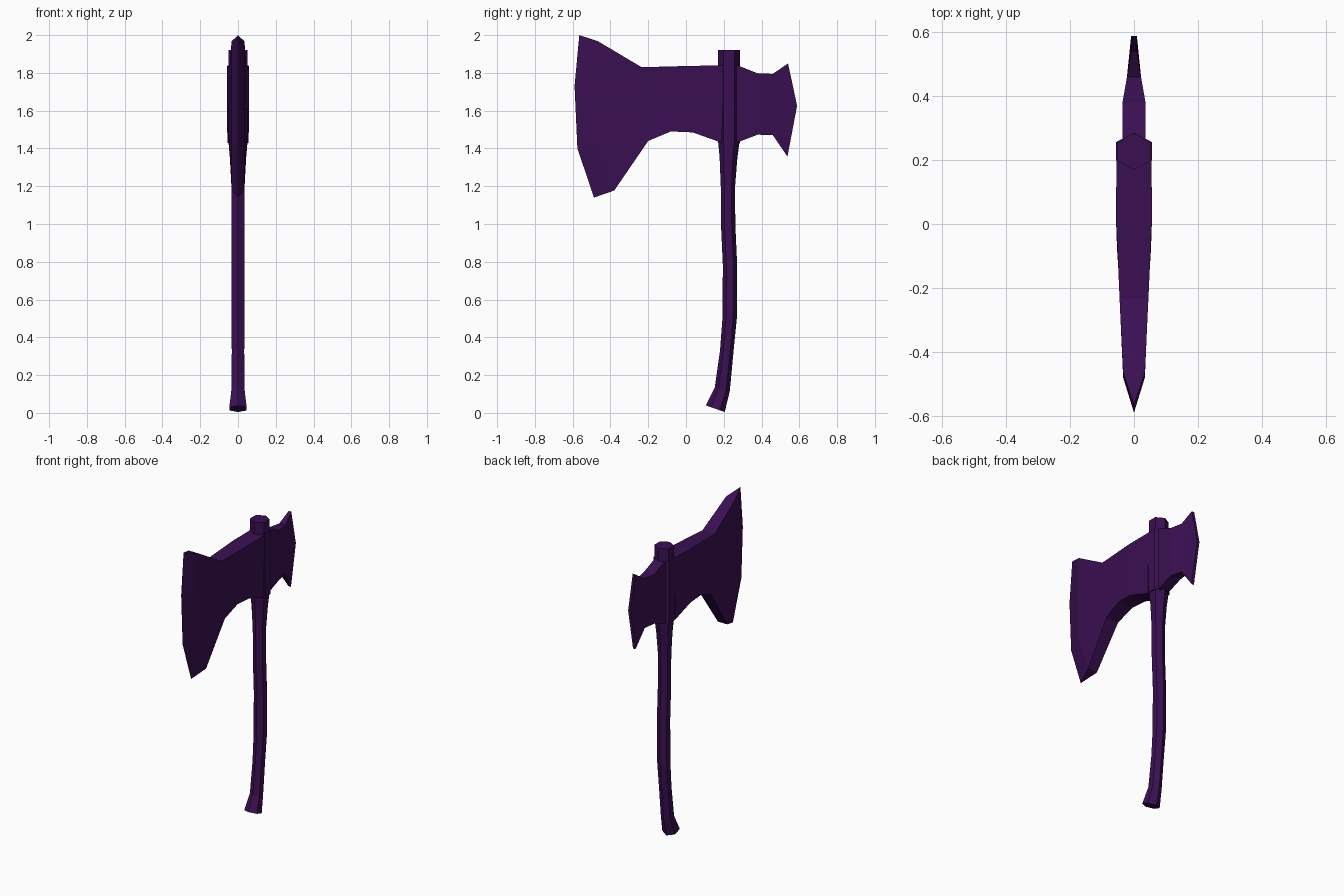
import bpy, bmesh, math

cube = bpy.data.objects.get("Cube")
if cube:
    bpy.data.objects.remove(cube, do_unlink=True)

purple = bpy.data.materials.new("dark_purple")
purple.use_nodes = True
colour = (0.042, 0.005, 0.085, 1)
purple.diffuse_color = colour
purple.node_tree.nodes["Principled BSDF"].inputs["Base Color"].default_value = colour


def loft(name, rings):
    """Skin a closed solid over rings that share one point count."""
    bm = bmesh.new()
    loops = [[bm.verts.new(p) for p in ring] for ring in rings]
    count = len(loops[0])
    for a, b in zip(loops, loops[1:]):
        for i in range(count):
            j = (i + 1) % count
            bm.faces.new((a[i], a[j], b[j], b[i]))
    bm.faces.new(loops[0])
    bm.faces.new(loops[-1])
    bmesh.ops.remove_doubles(bm, verts=bm.verts, dist=0.0005)
    bmesh.ops.recalc_face_normals(bm, faces=bm.faces)
    mesh = bpy.data.meshes.new(name)
    bm.to_mesh(mesh)
    bm.free()
    mesh.materials.append(purple)
    obj = bpy.data.objects.new(name, mesh)
    bpy.context.collection.objects.link(obj)
    return obj


def blade_ring(half, line):
    """Mirror a top-to-bottom line of (y, z) points to both sides."""
    return ([(half, y, z) for y, z in line]
            + [(-half, y, z) for y, z in reversed(line)])


def column(half, top, bottom):
    """Straight blade section split into three spans."""
    line = [tuple(t + (b - t) * f for t, b in zip(top, bottom))
            for f in (0, 0.32, 0.7, 1)]
    return blade_ring(half, line)


def hexagon(y, z, ry, rx, slope=0):
    """Hexagon with its points along y, optionally tilted."""
    ring = []
    for i in range(6):
        a = math.radians(60 * i)
        dy = ry * math.cos(a)
        ring.append((rx * math.sin(a) / math.sin(math.pi / 3), y + dy, z + slope * dy))
    return ring


# Broad front blade, from the sharp edge back to the socket
loft("front_blade", [
    blade_ring(0.0, [(-0.565, 2.0), (-0.59, 1.73), (-0.575, 1.40), (-0.487, 1.14)]),
    blade_ring(0.034, [(-0.465, 1.967), (-0.48, 1.72), (-0.465, 1.42), (-0.38, 1.177)]),
    column(0.045, (-0.235, 1.83), (-0.2, 1.44)),
    column(0.053, (-0.05, 1.835), (-0.08, 1.49)),
    column(0.057, (0.03, 1.837), (0.035, 1.485)),
    column(0.054, (0.2, 1.84), (0.19, 1.43)),
])

# Small flared rear blade
loft("rear_blade", [
    column(0.036, (0.24, 1.845), (0.24, 1.43)),
    column(0.036, (0.285, 1.835), (0.285, 1.437)),
    column(0.036, (0.38, 1.797), (0.38, 1.473)),
    column(0.022, (0.46, 1.795), (0.46, 1.47)),
    blade_ring(0.009, [(0.54, 1.85), (0.564, 1.74), (0.588, 1.625), (0.537, 1.357)]),
])

# Socket collar around the handle
loft("socket", [hexagon(0.227, z, 0.058, 0.056) for z in (1.43, 1.84)])

# Curved handle with flared foot and a cap above the head
loft("handle", [hexagon(*section) for section in (
    (0.155, 0.022, 0.05, 0.046, -0.35),
    (0.192, 0.125, 0.04, 0.034, -0.2),
    (0.216, 0.33, 0.036, 0.033),
    (0.231, 0.5, 0.038, 0.035),
    (0.233, 0.78, 0.038, 0.035),
    (0.223, 1.0, 0.038, 0.035),
    (0.222, 1.2, 0.038, 0.035),
    (0.225, 1.35, 0.047, 0.043),
    (0.227, 1.44, 0.057, 0.051),
    (0.227, 1.92, 0.058, 0.051),
)])
